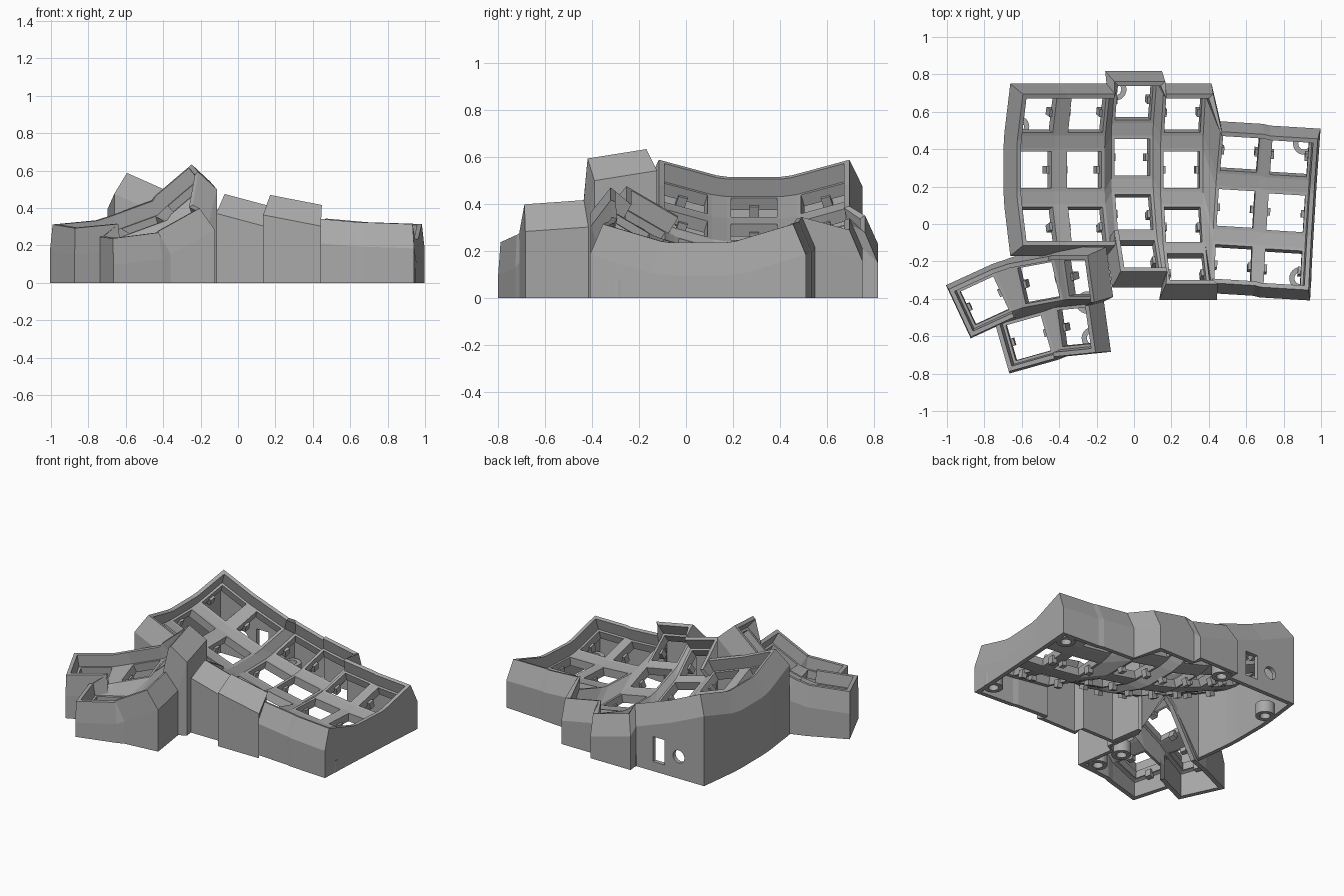
import bpy
import bmesh
from math import radians
from mathutils import Matrix, Vector

if "Cube" in bpy.data.objects:
    bpy.data.objects.remove(bpy.data.objects["Cube"])

HALF = 0.115      # half width of one key mount
HOLE = 0.098      # half width of the switch hole
THICK = 0.055     # plate thickness
RADIUS = 1.03     # curvature of each column
CORNER = {"FL": (-1, -1), "FR": (1, -1), "BR": (1, 1), "BL": (-1, 1)}

gray = bpy.data.materials.new("plastic_gray")
gray.use_nodes = True
gray.diffuse_color = (0.4, 0.4, 0.4, 1)
gray.node_tree.nodes["Principled BSDF"].inputs["Base Color"].default_value = (0.4, 0.4, 0.4, 1)


def rot(angle, axis):
    return Matrix.Rotation(radians(angle), 4, axis)


def finish(bm, name):
    bmesh.ops.recalc_face_normals(bm, faces=bm.faces)
    mesh = bpy.data.meshes.new(name)
    bm.to_mesh(mesh)
    bm.free()
    mesh.materials.append(gray)
    obj = bpy.data.objects.new(name, mesh)
    bpy.context.collection.objects.link(obj)
    return obj


def loft(bm, sections):
    """Closed loft: every section is a closed loop, and the last joins the first."""
    rings = [[bm.verts.new(p) for p in s] for s in sections]
    n = len(rings[0])
    for i, a in enumerate(rings):
        b = rings[(i + 1) % len(rings)]
        for j in range(n):
            k = (j + 1) % n
            bm.faces.new((a[j], a[k], b[k], b[j]))


# Key positions: curved finger columns, then the thumb group
keys = {}
columns = {  # x, y, z, tilt, yaw, number of rows
    "A": (-0.53, 0.29, 0.385, 24, 0, 3),
    "B": (-0.265, 0.29, 0.28, 20, 0, 3),
    "C": (-0.01, 0.357, 0.16, 15, 0, 4),
    "D": (0.255, 0.29, 0.16, 11, 0, 4),
    "E": (0.545, 0.083, 0.175, 5, -3.5, 3),
    "F": (0.812, 0.06, 0.16, 2, -3.5, 3),
}
for col, (x, y, z, tilt, yaw, count) in columns.items():
    for row, angle in enumerate((16.5, 0, -16.5, -31)[:count], 1):
        keys[f"{col}{row}"] = (Matrix.Translation((x, y, z)) @ rot(yaw, "Z") @ rot(tilt, "Y")
                               @ Matrix.Translation((0, 0, RADIUS)) @ rot(angle, "X")
                               @ Matrix.Translation((0, 0, -RADIUS)))
thumbs = {  # x, y, z, yaw, pitch, tilt
    "T1": (-0.80, -0.41, 0.235, 25, 4, -5),
    "T2": (-0.51, -0.315, 0.31, 13, 7, -20),
    "T3": (-0.285, -0.29, 0.46, 8, 9, -41),
    "T4": (-0.565, -0.61, 0.18, 16, 2, -7),
    "T5": (-0.31, -0.55, 0.27, 8, 4, -29),
}
for key, (x, y, z, yaw, pitch, tilt) in thumbs.items():
    keys[key] = Matrix.Translation((x, y, z)) @ rot(yaw, "Z") @ rot(pitch, "X") @ rot(tilt, "Y")


def corner(tag, z=0.0):
    sx, sy = CORNER[tag[2:]]
    return keys[tag[:2]] @ Vector((sx * HALF, sy * HALF, z))


# Switch plates with square holes and side clips
def key_plates(names, name):
    bm = bmesh.new()
    for key in names:
        m = keys[key]
        loft(bm, [[m @ Vector((sx * r, sy * r, z)) for r, z in
                   ((HALF, 0), (HOLE, 0), (HOLE, -THICK), (HALF, -THICK))]
                  for sx, sy in CORNER.values()])
        for side in (-1, 1):
            place = m @ Matrix.Translation((side * 0.1, 0, -0.06)) @ Matrix.Diagonal((0.035, 0.04, 0.05, 1))
            bmesh.ops.create_cube(bm, size=1, matrix=place)
    return finish(bm, name)


# Webs that fill the gaps between plates
def webs(polygons, name):
    bm = bmesh.new()
    for tags in polygons:
        tags = tags.split()
        top = [bm.verts.new(corner(t)) for t in tags]
        low = [bm.verts.new(corner(t, -THICK)) for t in tags]
        bm.faces.new(top)
        bm.faces.new(low[::-1])
        for i in range(len(tags)):
            j = (i + 1) % len(tags)
            bm.faces.new((top[i], low[i], low[j], top[j]))
    return finish(bm, name)


# Raised rim, sloped shoulder and skirt that follow the outline
def wall(path, name, stubs):
    sections = []
    for item in path.split():
        tag, direction = item.split(":")
        m = keys[tag[:2]]
        sx, sy = CORNER[tag[2:]]
        dx = ("W" in direction) * -1 + ("E" in direction)
        dy = ("S" in direction) * -1 + ("N" in direction)

        def at(out, z):
            return m @ Vector((sx * HALF + dx * out, sy * HALF + dy * out, z))
        shoulder, inner = at(0.042, -0.06), at(0.012, -0.06)
        drop = shoulder.z - 0.02 if tag in stubs else 0
        sections.append([at(-0.004, -THICK), at(-0.002, 0), at(0.002, 0.08), at(0.026, 0.08), shoulder,
                         Vector((shoulder.x, shoulder.y, drop)), Vector((inner.x, inner.y, drop)), inner])
    bm = bmesh.new()
    loft(bm, sections)
    return finish(bm, name)


finger_keys = [k for k in keys if k[0] != "T"]
key_plates(finger_keys, "finger_plates")
key_plates(thumbs, "thumb_plates")

polys = []
for k in finger_keys:
    c, r = k[0], int(k[1])
    below, right = f"{c}{r + 1}", f"{chr(ord(c) + 1)}{r}"
    diagonal = f"{right[0]}{r + 1}"
    if below in keys:
        polys.append(f"{k}FL {k}FR {below}BR {below}BL")
    if right in keys:
        polys.append(f"{k}FR {right}FL {right}BL {k}BR")
    if all(n in keys for n in (below, right, diagonal)):
        polys.append(f"{k}FR {below}BR {diagonal}BL {right}FL")
polys += ["B3FR C4BL C3FL", "B3FR C4FL C4BL", "D3FR D4BR E3FL", "D4BR D4FR E3FL"]
webs(polys, "finger_webs")
webs(["T1BR T1FR T2FL T2BL", "T2BR T2FR T3FL T3BL", "T4BR T4FR T5FL T5BL",
      "T2FL T4BL T4BR T2FR", "T3FL T5BL T5BR T3FR", "T2FR T4BR T5BL T3FL",
      "T1FR T4BL T2FL"], "thumb_webs")

main_wall = wall(
    "A3FL:SW A3FR:S B3FL:S B3FR:S C4BL:W C4FL:SW C4FR:S D4FL:SW D4FR:SE E3FL:S E3FR:S F3FL:S "
    "F3FR:SE F3BR:E F2FR:E F2BR:E F1FR:E F1BR:NE F1BL:N E1BR:N E1BL:N D1BR:NE D1BL:N "
    "C1BR:NE C1BL:NW B1BR:N B1BL:N A1BR:N A1BL:NW A1FL:W A2BL:W A2FL:W A3BL:W",
    "main_wall", ("A3FR", "B3FL"))
wall("T4FL:SW T4FR:S T5FL:S T5FR:SE T5BR:E T3FR:E T3BR:NE T3BL:N T2BR:N T2BL:N "
     "T1BR:N T1BL:NW T1FL:SW T1FR:S T4BL:W", "thumb_wall", ("T3BL", "T2BR"))


# Cable openings through the back wall
def cut(cutter):
    mod = main_wall.modifiers.new("opening", "BOOLEAN")
    mod.object = cutter
    mod.operation = "DIFFERENCE"
    mod.solver = "EXACT"
    bpy.context.view_layer.objects.active = main_wall
    bpy.ops.object.modifier_apply(modifier=mod.name)
    bpy.data.objects.remove(cutter)


bm = bmesh.new()
bmesh.ops.create_cube(bm, size=1, matrix=Matrix.Translation((-0.32, 0.73, 0.15)) @ Matrix.Diagonal((0.09, 0.3, 0.17, 1)))
cut(finish(bm, "port_cutter"))
bm = bmesh.new()
bmesh.ops.create_cone(bm, cap_ends=True, segments=24, radius1=0.043, radius2=0.043, depth=0.3,
                      matrix=Matrix.Translation((-0.47, 0.73, 0.15)) @ rot(90, "X"))
cut(finish(bm, "jack_cutter"))

# Screw bosses at the base
bm = bmesh.new()
for x, y in ((-0.62, 0.52), (-0.1, 0.72), (0.91, 0.43), (0.89, -0.29), (-0.22, -0.61), (-0.25, -0.42)):
    loft(bm, [[Matrix.Translation((x, y, 0)) @ rot(i * 15, "Z") @ Vector((r, 0, z))
               for r, z in ((0.06, 0), (0.06, 0.08), (0.032, 0.08), (0.032, 0))] for i in range(24)])
finish(bm, "screw_bosses")
